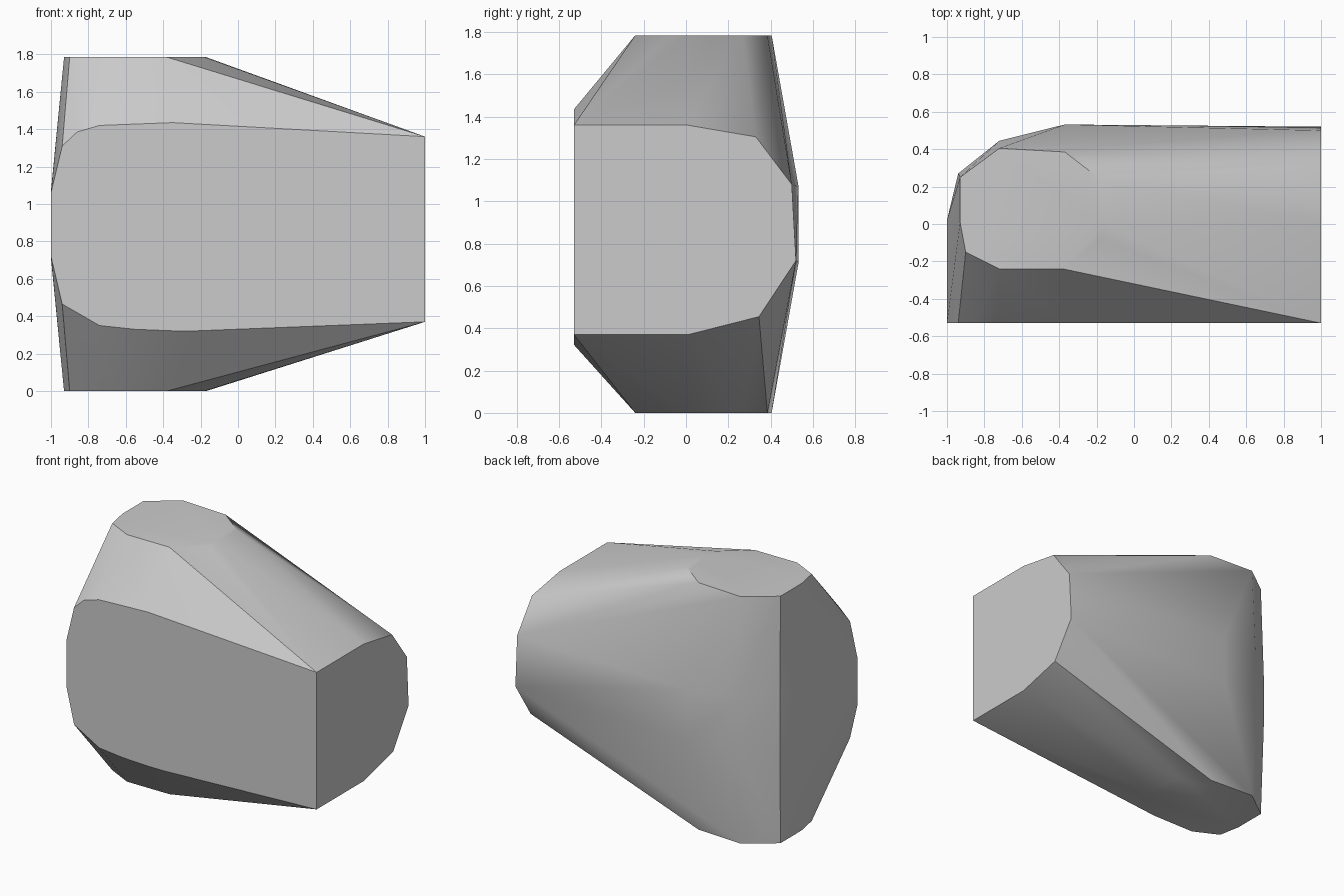
import bpy
import bmesh

cube = bpy.data.objects.get("Cube")
if cube:
    bpy.data.objects.remove(cube, do_unlink=True)

HEIGHT = 1.785
FRONT = -0.53

# Flat top and bottom outline (x, y)
cap = [(-0.93, 0.25), (-0.93, 0.01), (-0.9, -0.15), (-0.72, -0.24),
       (-0.38, -0.24), (-0.18, -0.08), (-0.17, 0.0), (-0.17, 0.23),
       (-0.22, 0.27), (-0.37, 0.385), (-0.72, 0.405)]
# Flat front outline (x, z)
front = [(1, 0.37), (1, 1.36), (-0.35, 1.435), (-0.74, 1.42), (-0.86, 1.385),
         (-0.94, 1.31), (-1, 1.06), (-1, 0.72), (-0.94, 0.465), (-0.74, 0.35),
         (-0.55, 0.33), (-0.35, 0.322), (-0.22, 0.322)]
# Flat end outline (y, z)
end = [(0.01, 1.36), (0.33, 1.305), (0.5, 1.08), (0.52, 0.72),
       (0.345, 0.455), (0.01, 0.37)]
# Widest line around the back (x, y)
belt = [(-1, 0.02), (-0.94, 0.27), (-0.72, 0.445), (-0.37, 0.532)]

points = [(x, y, z) for z in (0, HEIGHT) for x, y in cap]
points += [(x, FRONT, z) for x, z in front]
points += [(1, y, z) for y, z in end]
points += [(x, y, z) for z in (0.71, 1.07) for x, y in belt]

# Wrap the outlines in one convex body
bm = bmesh.new()
for p in points:
    bm.verts.new(p)
hull = bmesh.ops.convex_hull(bm, input=bm.verts[:])
loose = [v for v in bm.verts if not v.link_faces]
bmesh.ops.delete(bm, geom=loose, context="VERTS")
bmesh.ops.dissolve_limit(bm, angle_limit=0.01, verts=bm.verts[:], edges=bm.edges[:])
bmesh.ops.recalc_face_normals(bm, faces=bm.faces[:])
mesh = bpy.data.meshes.new("faceted_body")
bm.to_mesh(mesh)
bm.free()

body = bpy.data.objects.new("faceted_body", mesh)
bpy.context.collection.objects.link(body)

# Plain grey
grey = bpy.data.materials.new("plain grey")
grey.use_nodes = True
colour = (0.6, 0.6, 0.6, 1)
grey.diffuse_color = colour
grey.node_tree.nodes["Principled BSDF"].inputs["Base Color"].default_value = colour
mesh.materials.append(grey)

# Smooth shading, keeping the strong edges
bpy.ops.object.select_all(action="DESELECT")
body.select_set(True)
bpy.context.view_layer.objects.active = body
bpy.ops.object.shade_smooth_by_angle(angle=0.5236)
